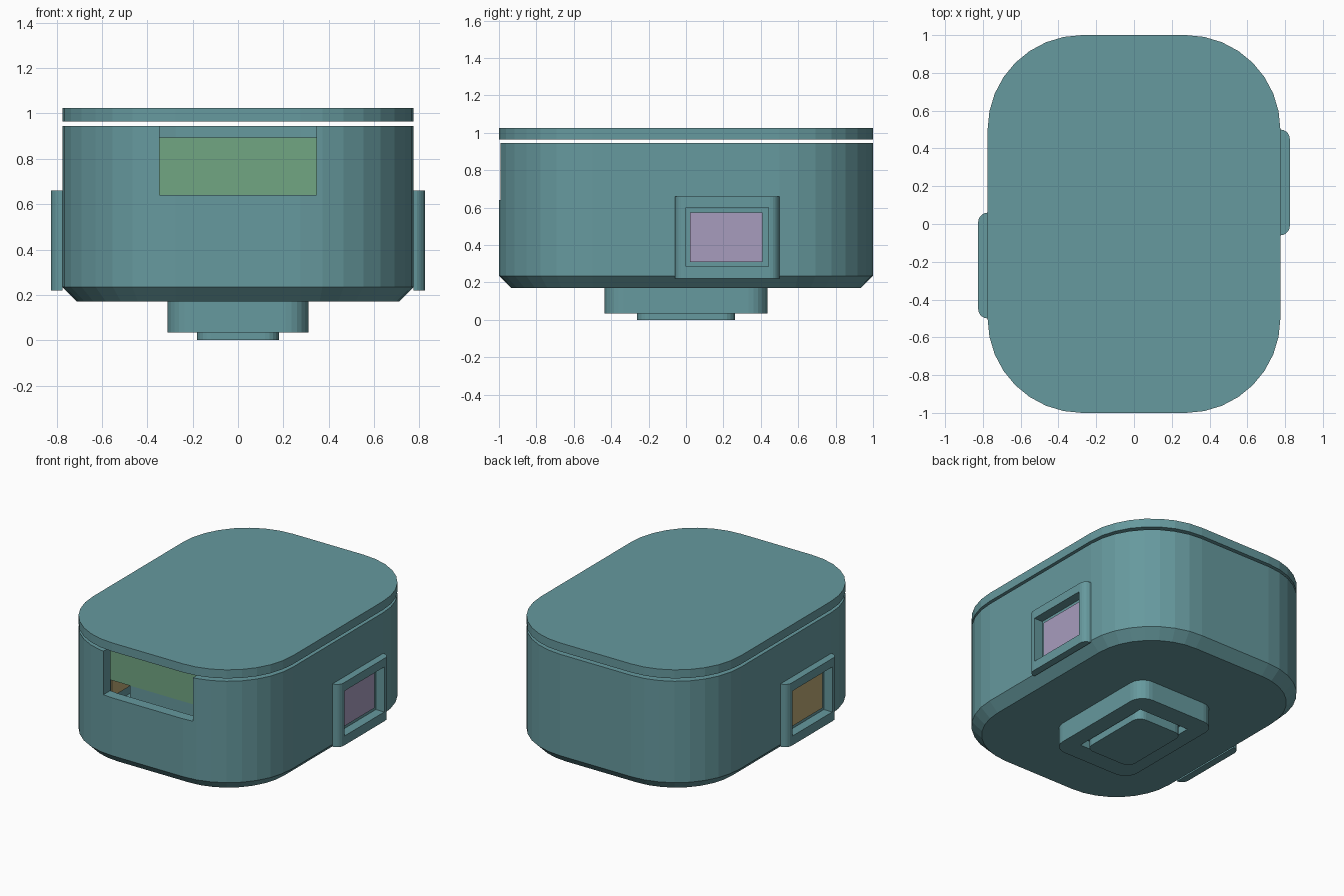
import bpy, bmesh, math

if "Cube" in bpy.data.objects:
    bpy.data.objects.remove(bpy.data.objects["Cube"])


def material(name, color):
    m = bpy.data.materials.new(name)
    m.diffuse_color = (*color, 1)
    m.use_nodes = True
    m.node_tree.nodes["Principled BSDF"].inputs["Base Color"].default_value = m.diffuse_color
    return m


TEAL = material("teal", (0.133, 0.319, 0.342))
GREEN = material("green", (0.165, 0.381, 0.223))
PURPLE = material("lilac", (0.386, 0.333, 0.515))
OCHRE = material("ochre", (0.497, 0.386, 0.178))


def rounded_rect(hx, hy, r, seg=8):
    pts = []
    for k, (sx, sy) in enumerate([(1, 1), (-1, 1), (-1, -1), (1, -1)]):
        for i in range(seg + 1):
            a = math.pi / 2 * (k + i / seg)
            pts.append((sx * (hx - r) + r * math.cos(a), sy * (hy - r) + r * math.sin(a)))
    return pts


def loft(name, rings, mat=TEAL):
    """rings: list of (outline points, z), all with the same point count."""
    bm = bmesh.new()
    loops = [[bm.verts.new((x, y, z)) for x, y in pts] for pts, z in rings]
    n = len(loops[0])
    for a, b in zip(loops, loops[1:]):
        for i in range(n):
            j = (i + 1) % n
            bm.faces.new((a[i], a[j], b[j], b[i]))
    bm.faces.new(loops[0][::-1])
    bm.faces.new(loops[-1])
    bmesh.ops.recalc_face_normals(bm, faces=bm.faces)
    me = bpy.data.meshes.new(name)
    bm.to_mesh(me)
    bm.free()
    me.materials.append(mat)
    ob = bpy.data.objects.new(name, me)
    bpy.context.collection.objects.link(ob)
    return ob


def box(name, x, y, z, mat=TEAL):
    pts = [(x[0], y[0]), (x[1], y[0]), (x[1], y[1]), (x[0], y[1])]
    return loft(name, [(pts, z[0]), (pts, z[1])], mat)


def cut(ob, cutter):
    mod = ob.modifiers.new("cut", 'BOOLEAN')
    mod.operation = 'DIFFERENCE'
    mod.solver = 'EXACT'
    mod.object = cutter
    bpy.context.view_layer.objects.active = ob
    bpy.ops.object.modifier_apply(modifier=mod.name)


def remove(*obs):
    for o in obs:
        bpy.data.objects.remove(o, do_unlink=True)


def span(s, a, b):
    return tuple(sorted((s * a, s * b)))


# Hollow case with a chamfered bottom edge
outer = rounded_rect(0.775, 1.0, 0.5)
case = loft("case", [(rounded_rect(0.71, 0.935, 0.435), 0.17), (outer, 0.235), (outer, 0.945)])
inner = rounded_rect(0.70, 0.925, 0.425)
cavity = loft("cavity_cutter", [(inner, 0.25), (inner, 1.0)])
slot = box("slot_cutter", (-0.347, 0.347), (-1.2, -0.8), (0.64, 1.1))
cut(case, cavity)
cut(case, slot)
remove(cavity, slot)

# Lid floating just above the case
loft("lid", [(outer, 0.965), (outer, 1.025)])

# Side windows: the left one is the right one turned half round
for s, side, mat in ((1, "right", PURPLE), (-1, "left", OCHRE)):
    pts = [(0.775, -0.06)]
    for k, yc in ((-1, -0.01), (0, 0.45)):
        for i in range(6):
            a = math.pi / 2 * (k + i / 5)
            pts.append((0.775 + 0.05 * math.cos(a), yc + 0.05 * math.sin(a)))
    pts = [(s * x, s * y) for x, y in pts[1:]]
    bezel = loft(side + "_bezel", [(pts, 0.22), (pts, 0.66)])
    wide = box("wide_cutter", span(s, 0.76, 0.9), span(s, 0.0, 0.44), (0.285, 0.60))
    deep = box("deep_cutter", span(s, 0.6, 0.9), span(s, 0.022, 0.408), (0.31, 0.575))
    cut(bezel, wide)
    cut(case, wide)
    cut(case, deep)
    remove(wide, deep)
    box(side + "_panel", span(s, 0.69, 0.77), span(s, 0.022, 0.408), (0.31, 0.575), mat)

# Display board behind the front slot and the block that carries it
box("display_board", (-0.48, 0.48), (-0.75, -0.71), (0.62, 0.895), GREEN)
box("board_support", (-0.31, 0.48), (-0.75, -0.60), (0.25, 0.62))

# Foot under the case with a recess and a raised pad
foot_outline = rounded_rect(0.31, 0.435, 0.1, 6)
foot = loft("foot", [(foot_outline, 0.035), (foot_outline, 0.17)])
recess = box("recess_cutter", (-0.195, 0.195), (-0.295, 0.295), (-0.1, 0.09))
cut(foot, recess)
remove(recess)
pad_outline = rounded_rect(0.18, 0.262, 0.06, 5)
loft("foot_pad", [(pad_outline, 0.0), (pad_outline, 0.09)])
